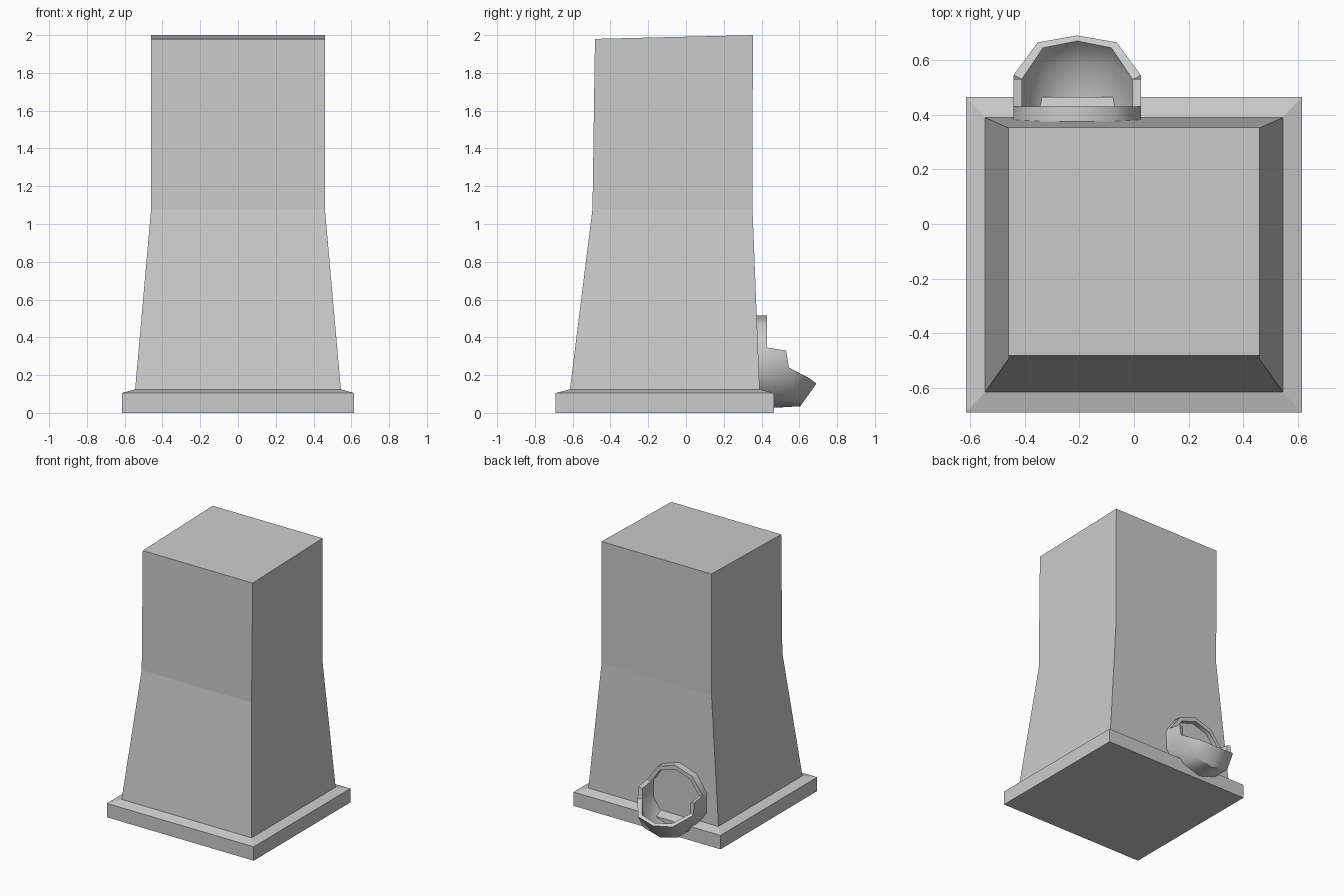
import bpy, bmesh, math

if "Cube" in bpy.data.objects:
    bpy.data.objects.remove(bpy.data.objects["Cube"])


def finish(bm, name, smooth=None):
    bmesh.ops.recalc_face_normals(bm, faces=bm.faces[:])
    mesh = bpy.data.meshes.new(name)
    bm.to_mesh(mesh)
    bm.free()
    ob = bpy.data.objects.new(name, mesh)
    bpy.context.collection.objects.link(ob)
    if smooth:
        bpy.context.view_layer.objects.active = ob
        ob.select_set(True)
        bpy.ops.object.shade_smooth_by_angle(angle=math.radians(smooth))
        ob.select_set(False)
    return ob


def loft(name, levels):
    """Rectangles (half width, front y, back y, front z, back z) joined upward."""
    bm = bmesh.new()
    rings = [[bm.verts.new(p) for p in ((-w, f, zf), (w, f, zf), (w, b, zb), (-w, b, zb))]
             for w, f, b, zf, zb in levels]
    for lo, hi in zip(rings, rings[1:]):
        for i in range(4):
            j = (i + 1) % 4
            bm.faces.new((lo[i], lo[j], hi[j], hi[i]))
    bm.faces.new(rings[0])
    bm.faces.new(rings[-1])
    return finish(bm, name)


# Square plinth with a sloped top, and the tapered pillar on it
loft("plinth", [(.615, -.69, .465, 0, 0), (.615, -.69, .465, .105, .105),
                (.545, -.615, .39, .125, .125)])
loft("pillar", [(.545, -.615, .39, .12, .12), (.46, -.495, .352, 1.08, 1.08),
                (.46, -.482, .354, 1.98, 2.0)])

# Ten-sided wall basin: ring at the wall, lower part pulled out to a lip
CX, CZ, R = -.208, .27, .245
OUTER = {2: [(.53, .33)], 3: [(.545, .24)],
         4: [(.60, .07), (.665, .175)], 5: [(.605, .035), (.69, .155)]}
INNER = {2: [(.53, .33)], 3: [(.53, .24)],
         4: [(.575, .07), (.645, .175)], 5: [(.58, .035), (.67, .155)]}


def shell(bm, extra, scale, back):
    cols = []
    for i in range(10):
        a = math.radians(36 * i)
        z = R * math.cos(a)
        pts = [(back, CZ + z), (.43, CZ + z)] + extra.get(min(i, 10 - i), [])
        x = CX + R * scale * math.sin(a)
        cols.append([bm.verts.new((x, y, CZ + (h - CZ) * scale)) for y, h in pts])
    for i in range(10):
        p, q = cols[i], cols[(i + 1) % 10]
        n = 2 if min(len(p), len(q)) == 2 else max(len(p), len(q))
        p = p + p[-1:] * (n - len(p))
        q = q + q[-1:] * (n - len(q))
        for k in range(n - 1):
            bm.faces.new(list(dict.fromkeys((p[k], q[k], q[k + 1], p[k + 1]))))
    bm.faces.new([c[0] for c in cols])


bm = bmesh.new()
shell(bm, OUTER, 1, .37)
shell(bm, INNER, .87, .395)
bmesh.ops.bridge_loops(bm, edges=[e for e in bm.edges if e.is_boundary])
finish(bm, "basin", 50)
